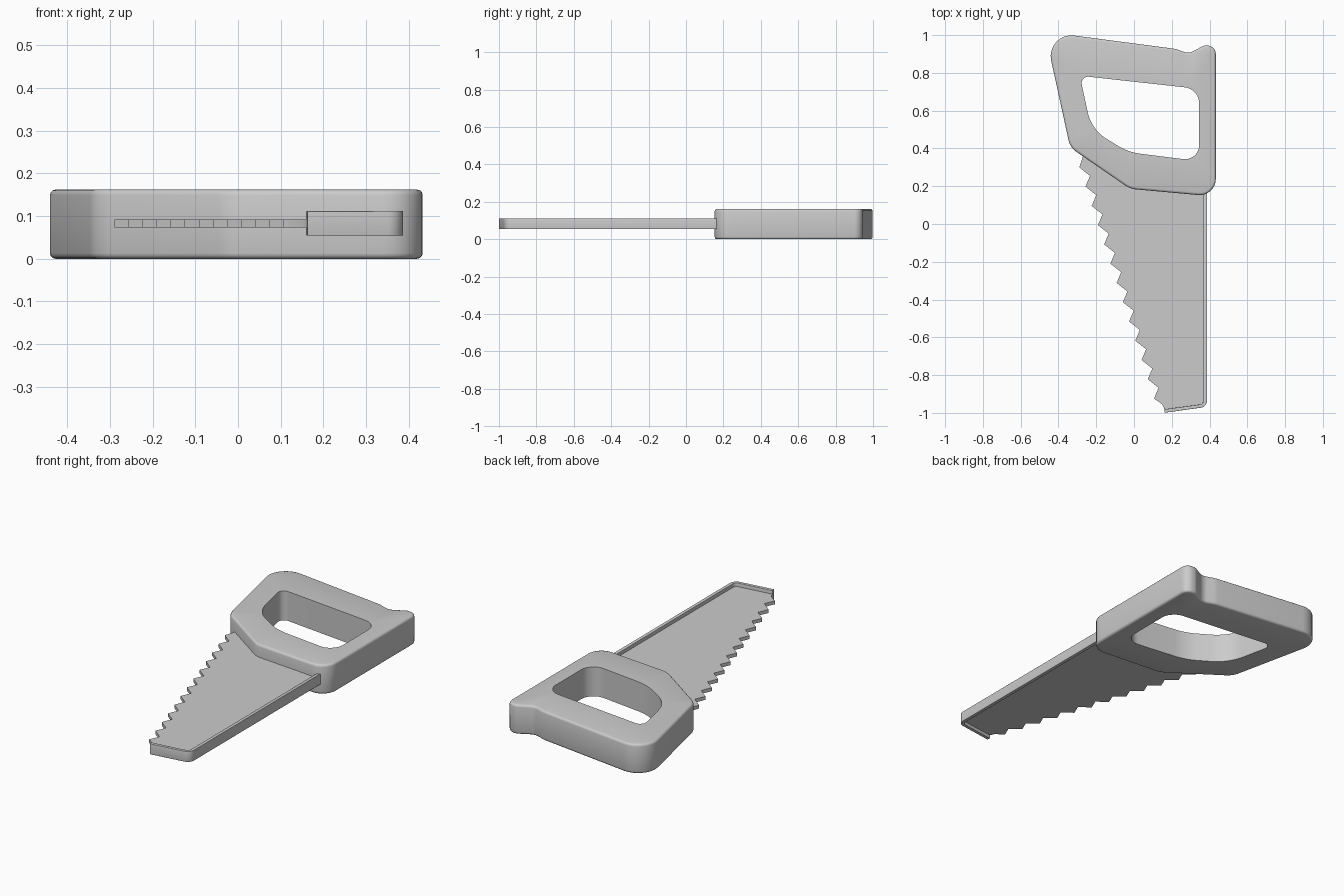
import bpy, bmesh, math
from mathutils import Vector

cube = bpy.data.objects.get("Cube")
if cube:
    bpy.data.objects.remove(cube, do_unlink=True)

grey = bpy.data.materials.new("plain grey")
grey.use_nodes = True
color = (0.6, 0.6, 0.6, 1)
grey.diffuse_color = color
grey.node_tree.nodes["Principled BSDF"].inputs["Base Color"].default_value = color


def rounded(corners, steps=8):
    """Replace every (x, y, radius) corner with an arc."""
    path = []
    for i, (x, y, r) in enumerate(corners):
        p = Vector((x, y))
        a = (Vector(corners[i - 1][:2]) - p).normalized()
        b = (Vector(corners[(i + 1) % len(corners)][:2]) - p).normalized()
        if r == 0:
            path.append(p)
            continue
        half = a.angle(b) / 2
        center = p + (a + b).normalized() * r / math.sin(half)
        start = p + a * r / math.tan(half) - center
        end = p + b * r / math.tan(half) - center
        sweep = start.angle_signed(end)
        for k in range(steps + 1):
            t = -sweep * k / steps
            c, s = math.cos(t), math.sin(t)
            path.append(center + Vector((c * start.x - s * start.y,
                                         s * start.x + c * start.y)))
    return path


def inset(path, amount):
    """Shrink a clockwise outline by an amount."""
    result = []
    for i, p in enumerate(path):
        t = (p - path[i - 1]).normalized() + (path[(i + 1) % len(path)] - p).normalized()
        t.normalize()
        result.append(p + Vector((t.y, -t.x)) * amount)
    return result


def wall(bm, rings):
    """Join stacked (outline, z) rings; return the bottom and top loops."""
    loops = [[bm.verts.new((p.x, p.y, z)) for p in path] for path, z in rings]
    for low, high in zip(loops, loops[1:]):
        for i in range(len(low)):
            bm.faces.new((low[i - 1], low[i], high[i], high[i - 1]))
    return loops[0], loops[-1]


def slab(name, outline, z0, z1, edge=0, hole=None):
    """Solid plate with optional rounded rim and opening."""
    rings = [(outline, z0), (outline, z1)]
    if edge:
        arc = [math.radians(a) for a in (0, 30, 60, 90)]
        upper = [(inset(outline, edge * (1 - math.cos(a))),
                  z1 - edge * (1 - math.sin(a))) for a in arc]
        rings = [(path, z0 + z1 - z) for path, z in reversed(upper)] + upper
    bm = bmesh.new()
    caps = [wall(bm, rings)]
    if hole:
        caps.append(wall(bm, [(hole, z0), (hole, z1)]))
    for side in range(2):
        edges = []
        for cap in caps:
            loop = cap[side]
            edges += [bm.edges.get((loop[i - 1], loop[i])) for i in range(len(loop))]
        bmesh.ops.triangle_fill(bm, edges=edges, use_beauty=True)
    bmesh.ops.recalc_face_normals(bm, faces=bm.faces)
    mesh = bpy.data.meshes.new(name)
    bm.to_mesh(mesh)
    bm.free()
    mesh.materials.append(grey)
    obj = bpy.data.objects.new(name, mesh)
    bpy.context.collection.objects.link(obj)
    bpy.ops.object.select_all(action="DESELECT")
    obj.select_set(True)
    bpy.context.view_layer.objects.active = obj
    bpy.ops.object.shade_smooth_by_angle(angle=math.radians(40))


# Handle: rounded slab with a grip opening
grip = rounded([
    (-.472, 1.018, .11), (.22, .927, .12), (.29, .902, .06), (.37, .945, .04),
    (.433, .945, .045), (.433, .145, .085), (-.02, .186, .12), (-.338, .405, .1)])
opening = rounded([
    (-.287, .785, .035), (.345, .715, .085), (.345, .333, .075),
    (-.03, .38, .3), (-.225, .5, .22)], 12)
slab("handle", grip, 0, .162, .013, opening)

# Blade: thin toothed plate, its root buried in the handle
teeth = [Vector((-.27, .36))]
for i in range(13):
    tip = Vector((-.29 + .033 * i, .3 - .102 * i))
    teeth += [tip, tip + Vector((.057, -.045))]
teeth[-1] = Vector((.15, -.955))
root = [(.163, -.985), (.375, -.955), (.375, .22), (-.02, .25)]
slab("blade", teeth + [Vector(p) for p in root], .073, .092)

# Raised rim along the back and tip of the blade
rim = rounded([
    (.387, .2, 0), (.387, -.968, .04), (.163, -.999, 0),
    (.16, -.981, 0), (.368, -.953, .022), (.368, .2, 0)])
slab("blade_rim", rim, .054, .112, .002)
